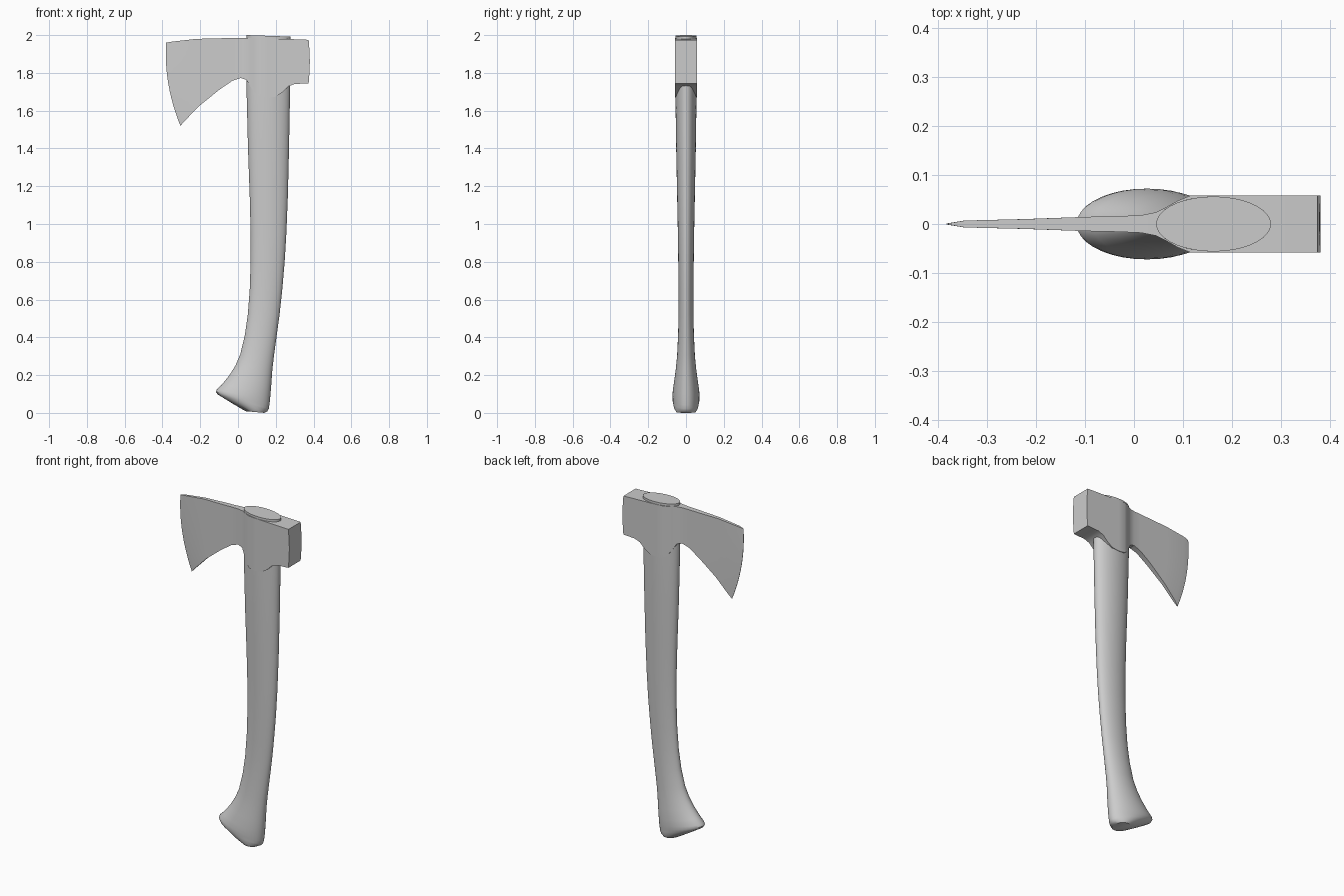
import bpy, bmesh, math


def loft(name, rings, angle):
    """Skin closed rings of equal length and cap both ends."""
    bm = bmesh.new()
    loops = [[bm.verts.new(p) for p in ring] for ring in rings]
    n = len(loops[0])
    for a, b in zip(loops, loops[1:]):
        for i in range(n):
            j = (i + 1) % n
            bm.faces.new((a[i], a[j], b[j], b[i]))
    bm.faces.new(loops[0])
    bm.faces.new(loops[-1])
    bmesh.ops.recalc_face_normals(bm, faces=bm.faces)
    mesh = bpy.data.meshes.new(name)
    bm.to_mesh(mesh)
    bm.free()
    obj = bpy.data.objects.new(name, mesh)
    bpy.context.collection.objects.link(obj)
    bpy.ops.object.select_all(action='DESELECT')
    obj.select_set(True)
    bpy.context.view_layer.objects.active = obj
    bpy.ops.object.shade_smooth_by_angle(angle=math.radians(angle))
    return obj


def ellipse(xl, zl, xr, zr, hy, n=36):
    """Tilted elliptical section from its left and right points."""
    ring = []
    for i in range(n):
        a = math.tau * i / n
        t = 0.5 + 0.5 * math.cos(a)
        ring.append((xl + (xr - xl) * t, hy * math.sin(a), zl + (zr - zl) * t))
    return ring


def blade_column(xt, zt, xb, zb, hy, bulge, rows=12):
    """Vertical slice of the head, down the front and up the back."""
    side = []
    for j in range(rows + 1):
        t = j / rows
        side.append((xt + (xb - xt) * t - bulge * 4 * t * (1 - t), zt + (zb - zt) * t))
    return [(x, -hy, z) for x, z in side] + [(x, hy, z) for x, z in reversed(side)]


# Handle: left x, left z, right x, right z, half depth
handle = [
    (0.045, 2.0, 0.279, 1.992, 0.056),
    (0.045, 1.72, 0.276, 1.72, 0.0565),
    (0.053, 1.4, 0.270, 1.4, 0.052),
    (0.062, 1.15, 0.264, 1.15, 0.047),
    (0.067, 0.95, 0.256, 0.95, 0.043),
    (0.067, 0.8, 0.247, 0.8, 0.041),
    (0.062, 0.65, 0.234, 0.65, 0.039),
    (0.052, 0.52, 0.220, 0.52, 0.039),
    (0.036, 0.41, 0.205, 0.41, 0.042),
    (0.012, 0.31, 0.190, 0.30, 0.047),
    (-0.014, 0.25, 0.182, 0.23, 0.053),
    (-0.045, 0.20, 0.177, 0.16, 0.061),
    (-0.085, 0.15, 0.172, 0.10, 0.069),
    (-0.112, 0.124, 0.169, 0.065, 0.072),
    (-0.117, 0.112, 0.166, 0.042, 0.072),
    (-0.108, 0.098, 0.163, 0.022, 0.070),
    (-0.03, 0.05, 0.155, 0.008, 0.064),
    (0.040, 0.009, 0.140, 0.0, 0.052),
]
loft("handle", [ellipse(*s) for s in handle], 40)

# Axe head: top x, top z, bottom x, bottom z, half thickness, edge bulge
head = [
    (-0.380, 1.96, -0.305, 1.52, 0.001, 0.026),
    (-0.345, 1.966, -0.280, 1.548, 0.007, 0.022),
    (-0.220, 1.98, -0.205, 1.625, 0.010, 0.010),
    (-0.100, 1.983, -0.100, 1.71, 0.0145, 0),
    (-0.030, 1.985, -0.030, 1.758, 0.016, 0),
    (0.015, 1.986, 0.015, 1.773, 0.018, 0),
    (0.045, 1.986, 0.045, 1.763, 0.024, 0),
    (0.065, 1.986, 0.065, 1.728, 0.034, 0),
    (0.090, 1.985, 0.090, 1.692, 0.048, 0),
    (0.115, 1.985, 0.115, 1.674, 0.058, 0),
    (0.155, 1.983, 0.155, 1.669, 0.058, 0),
    (0.200, 1.981, 0.200, 1.674, 0.058, 0),
    (0.235, 1.980, 0.235, 1.698, 0.058, 0),
    (0.265, 1.979, 0.265, 1.728, 0.058, 0),
    (0.300, 1.978, 0.300, 1.741, 0.058, 0),
    (0.374, 1.975, 0.374, 1.745, 0.058, 0),
]
rings = [blade_column(*s) for s in head]
# Slightly crowned poll face
rings[-1] = [(x + 0.006 * math.sin(math.pi * (1.975 - z) / 0.23), y, z)
             for x, y, z in rings[-1]]
loft("axe_head", rings, 35)
